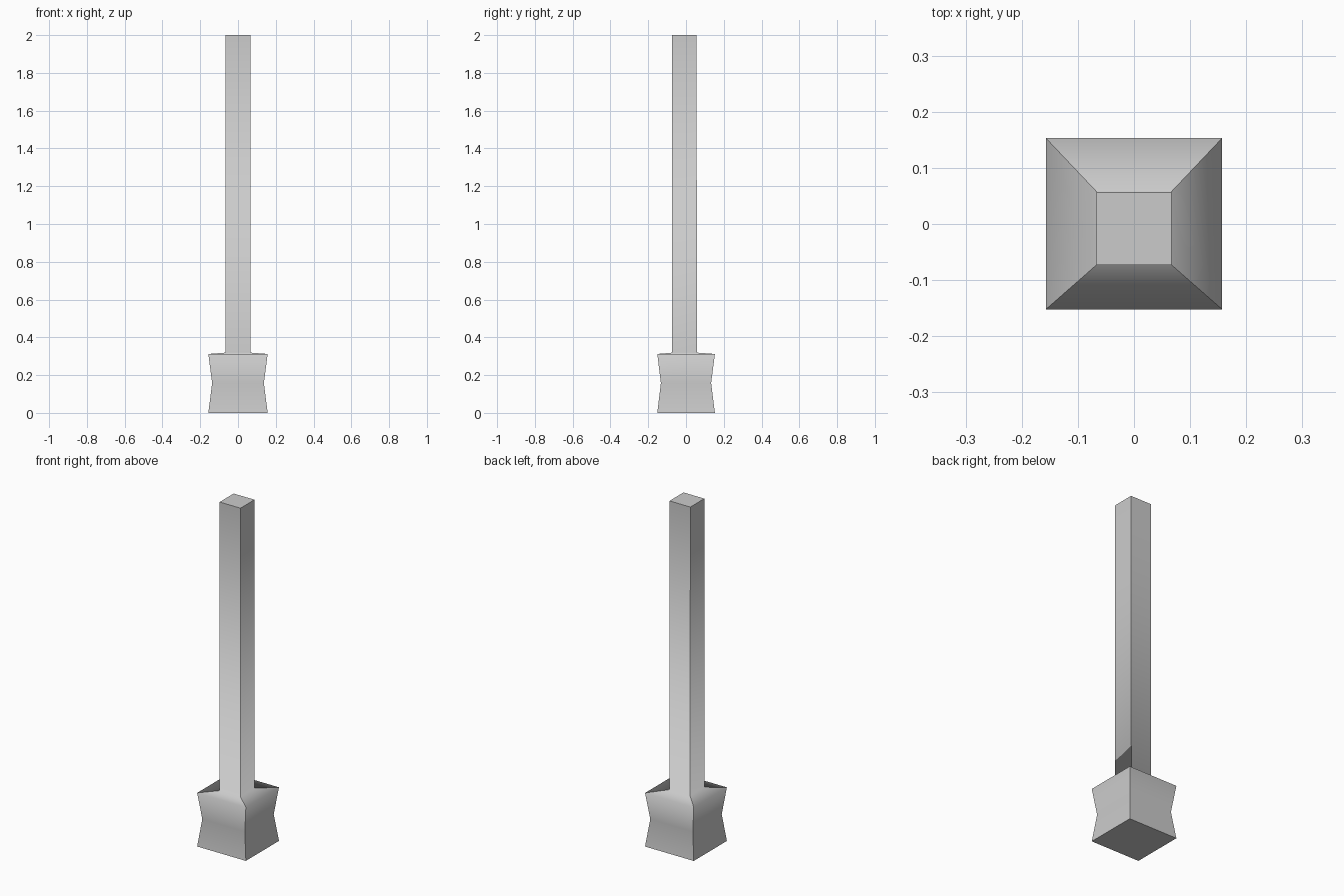
import bpy, bmesh

if "Cube" in bpy.data.objects:
    bpy.data.objects.remove(bpy.data.objects["Cube"])

# Rectangular sections from bottom to top: z, x0, x1, y0, y1
SECTIONS = [
    (0.0,   -0.157, 0.157, -0.152, 0.153),   # foot
    (0.158, -0.137, 0.137, -0.133, 0.133),   # waist
    (0.312, -0.157, 0.157, -0.152, 0.153),   # shoulder
    (0.319, -0.067, 0.067, -0.073, 0.058),   # post root
    (2.0,   -0.067, 0.067, -0.073, 0.056),   # post top
]


def loft(name, sections):
    bm = bmesh.new()
    rings = [[bm.verts.new((x, y, z)) for x, y in
              ((x0, y0), (x1, y0), (x1, y1), (x0, y1))]
             for z, x0, x1, y0, y1 in sections]
    bm.faces.new(rings[0][::-1])
    bm.faces.new(rings[-1])
    for a, b in zip(rings, rings[1:]):
        for i in range(4):
            j = (i + 1) % 4
            bm.faces.new((a[i], a[j], b[j], b[i]))
            # corners stay sharp while each side is smooth along its height
            bm.edges.get((a[i], b[i])).smooth = False
    for ring in (rings[0], rings[-1]):
        for i in range(4):
            bm.edges.get((ring[i], ring[(i + 1) % 4])).smooth = False
    for f in bm.faces:
        f.smooth = True
    mesh = bpy.data.meshes.new(name)
    bm.to_mesh(mesh)
    bm.free()
    obj = bpy.data.objects.new(name, mesh)
    bpy.context.collection.objects.link(obj)
    return obj


# Post with waisted block base
loft("post_with_base", SECTIONS)
